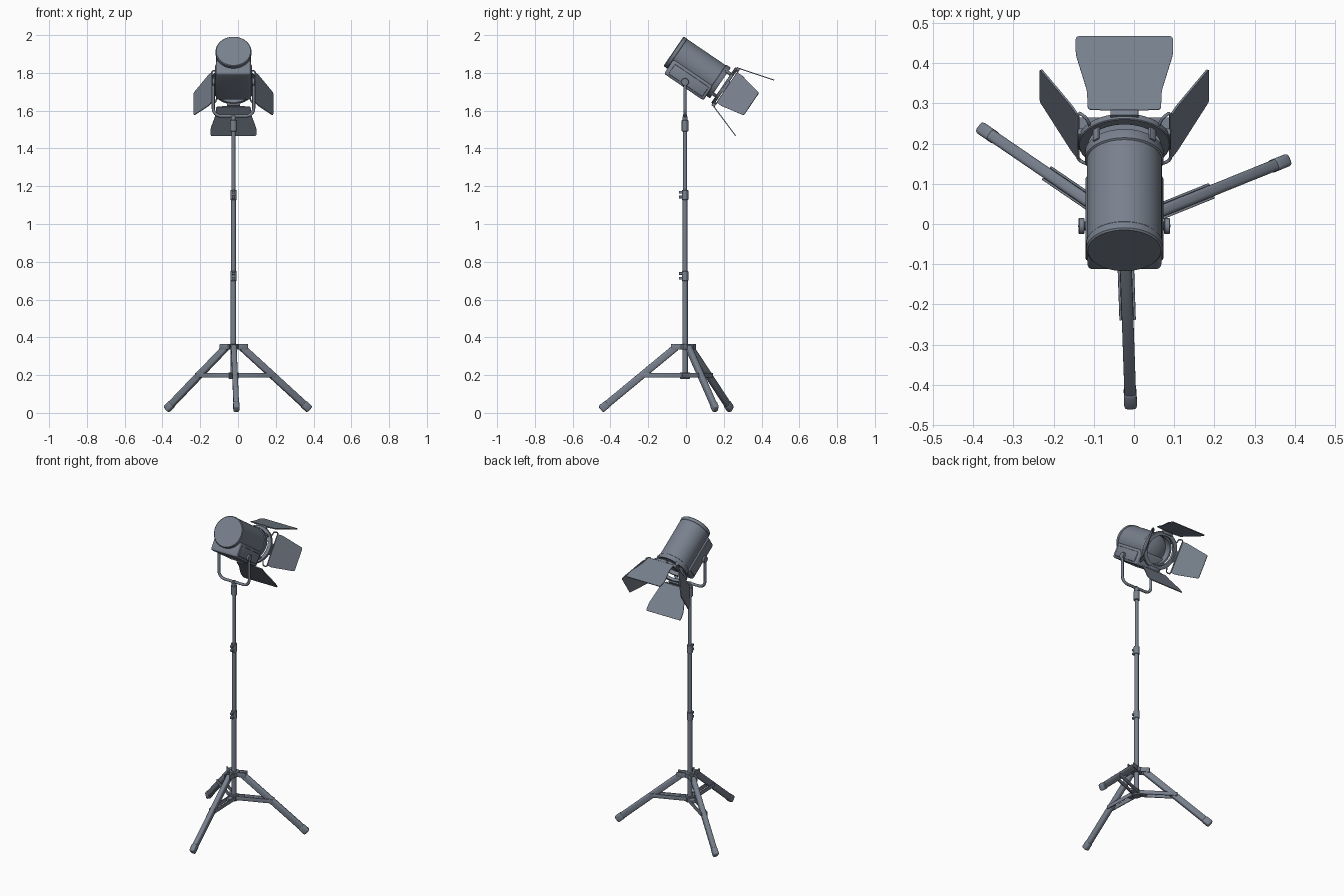
import bpy, bmesh, math
from mathutils import Matrix, Vector

if "Cube" in bpy.data.objects:
    bpy.data.objects.remove(bpy.data.objects["Cube"])

mat = bpy.data.materials.new("slate grey metal")
mat.diffuse_color = (0.19, 0.22, 0.27, 1)
mat.use_nodes = True
mat.node_tree.nodes["Principled BSDF"].inputs["Base Color"].default_value = mat.diffuse_color
PX, PY = -0.024, -0.005                      # stand axis
STAND = Matrix.Translation((PX, PY, 0))
# lamp frame: x across, y along the beam, z across the barrel
LAMP = Matrix.Translation((PX, -0.066, 1.915)) @ Matrix.Rotation(math.radians(-34.2), 4, 'X')


def finish(name, bm, M, smooth=35):
    bmesh.ops.recalc_face_normals(bm, faces=bm.faces)
    me = bpy.data.meshes.new(name)
    bm.to_mesh(me)
    bm.free()
    ob = bpy.data.objects.new(name, me)
    bpy.context.collection.objects.link(ob)
    me.materials.append(mat)
    ob.matrix_world = M
    bpy.context.view_layer.objects.active = ob
    for o in bpy.context.selected_objects:
        o.select_set(False)
    ob.select_set(True)
    bpy.ops.object.shade_smooth_by_angle(angle=math.radians(smooth))
    return ob


def box(name, lo, hi, M, bevel=0.003, segs=2):
    bm = bmesh.new()
    bmesh.ops.create_cube(bm, size=1)
    for v in bm.verts:
        v.co = Vector([(lo[i] + hi[i]) / 2 + v.co[i] * (hi[i] - lo[i]) for i in range(3)])
    if bevel:
        bmesh.ops.bevel(bm, geom=bm.edges[:], offset=bevel, segments=segs, profile=0.5, affect='EDGES')
    return finish(name, bm, M)


def lathe(name, prof, M, n=32, closed=False):
    """Spin (radius, height) points round local z."""
    bm = bmesh.new()
    rings = []
    for r, h in prof:
        if r == 0:
            rings.append([bm.verts.new((0, 0, h))] * n)
        else:
            rings.append([bm.verts.new((r * math.cos(2 * math.pi * i / n), r * math.sin(2 * math.pi * i / n), h)) for i in range(n)])
    pairs = list(zip(rings, rings[1:])) + ([(rings[-1], rings[0])] if closed else [])
    for a, b in pairs:
        for i in range(n):
            j = (i + 1) % n
            vs = list(dict.fromkeys((a[i], a[j], b[j], b[i])))
            bm.faces.new(vs)
    return finish(name, bm, M)


def rod(name, r, z0, z1, M=STAND, n=20):
    e = min(0.002, r * 0.2)
    return lathe(name, [(0, z0), (r - e, z0), (r, z0 + e), (r, z1 - e), (r - e, z1), (0, z1)], M, n)


def wire(name, pts, r, M):
    cu = bpy.data.curves.new(name, 'CURVE')
    cu.dimensions = '3D'
    cu.bevel_depth, cu.bevel_resolution, cu.use_fill_caps = r, 2, True
    sp = cu.splines.new('POLY')
    sp.points.add(len(pts) - 1)
    for p, c in zip(sp.points, pts):
        p.co = (*c, 1)
    tmp = bpy.data.objects.new(name, cu)
    bpy.context.collection.objects.link(tmp)
    bpy.context.view_layer.update()
    me = bpy.data.meshes.new_from_object(tmp)
    bm = bmesh.new()
    bm.from_mesh(me)
    bpy.data.objects.remove(tmp)
    bpy.data.meshes.remove(me)
    return finish(name, bm, M, 50)


# telescopic pole and its clamps
rod("pole_lower", 0.0145, 0.18, 0.74)
rod("pole_middle", 0.0125, 0.72, 1.16)
rod("pole_upper", 0.0105, 1.14, 1.58)
for z in (0.725, 1.155):
    rod("pole_clamp", 0.017, z - 0.027, z + 0.025)
    for dz in (-0.012, 0.013):
        box("clamp_tab", (-0.009, -0.033, z + dz - 0.007), (0.009, 0, z + dz + 0.007), STAND)
rod("yoke_socket", 0.0175, 1.49, 1.55)
rod("socket_neck", 0.014, 1.54, 1.57)

# tripod hubs, legs and braces
rod("upper_hub", 0.03, 0.335, 0.365)
rod("lower_hub", 0.026, 0.18, 0.215)
for ang, rend in ((145.7, 0.43), (22, 0.435), (-88, 0.447)):
    S = STAND @ Matrix.Rotation(math.radians(ang), 4, 'Z')
    a, b = Vector((0.045, 0, 0.35)), Vector((rend, 0, 0.018))
    d = b - a
    L = S @ Matrix.Translation(a) @ Matrix.Rotation(math.atan2(-d.z, d.x), 4, 'Y')
    box("leg", (0, -0.0145, -0.019), (d.length - 0.03, 0.0145, 0.019), L, 0.009, 3)
    box("foot", (d.length - 0.05, -0.016, -0.021), (d.length, 0.016, 0.021), L, 0.009, 3)
    for s in (-1, 1):
        y0, y1 = sorted((s * 0.0145, s * 0.0205))
        box("hub_cheek", (0.01, y0, 0.335), (0.075, y1, 0.365), S, 0.002)
        box("brace_rail", (0.015, y0, 0.187), (0.235, y1, 0.212), S, 0.002)
    box("brace_web", (0.02, -0.015, 0.19), (0.06, 0.015, 0.208), S, 0.002)

# lamp barrel: closed at the back, hollow at the front
TO_Y = LAMP @ Matrix.Rotation(math.radians(-90), 4, 'X')     # local z -> beam
lathe("lamp_barrel", [(0, 0), (0.091, 0), (0.095, 0.004), (0.095, 0.022), (0.0935, 0.024), (0.0935, 0.27),
                      (0.098, 0.273), (0.098, 0.297), (0.096, 0.3), (0.086, 0.3), (0.084, 0.25), (0, 0.25)], TO_Y, 48)
lathe("lens", [(0.085, 0.255), (0.06, 0.266), (0.03, 0.273), (0, 0.275)], TO_Y, 48)

# housing under the barrel, with side covers
box("lamp_housing", (-0.092, 0.025, -0.127), (0.092, 0.277, -0.035), LAMP, 0.012, 3)
box("side_cover", (-0.097, 0.045, -0.115), (0.097, 0.262, -0.052), LAMP, 0.006, 2)

# yoke with rounded lower corners and tilt knobs
half = []
for i in range(7):
    t = math.pi / 2 * i / 6
    half.append((0.067 + 0.04 * math.cos(t), 0, 1.612 - 0.04 * math.sin(t)))
right = [(0.107, 0, 1.765)] + half
wire("yoke", right + [(-x, y, z) for x, y, z in reversed(right)], 0.0085, STAND)
for s in (-1, 1):
    K = STAND @ Matrix.Translation((s * 0.09, 0, 1.752)) @ Matrix.Rotation(s * math.pi / 2, 4, 'Y')
    rod("tilt_bolt", 0.011, 0, 0.02, K, 16)
    rod("tilt_knob", 0.02, 0.009, 0.024, K, 24)

# barn door ring
lathe("door_ring", [(0.09, 0.318), (0.112, 0.318), (0.114, 0.32), (0.114, 0.334), (0.112, 0.336), (0.09, 0.336)], TO_Y, 48, True)
for k in range(4):
    R = LAMP @ Matrix.Rotation(math.pi / 4 + k * math.pi / 2, 4, 'Y')
    box("ring_clip", (-0.01, 0.285, 0.094), (0.01, 0.336, 0.102), R, 0.002)

# four barn doors: turn about the beam, splay, outline (half width, distance)
WIDE = [(0.091, 0), (0.093, 0.05), (0.121, 0.145), (0.121, 0.192)]
SIDE = [(0.095, 0), (0.098, 0.03), (0.072, 0.182)]
for name, turn, splay, rad, outline in (("top_door", 0, 16, 0.12, WIDE), ("right_door", 90, 31, 0.115, SIDE),
                                        ("bottom_door", 180, 19, 0.123, WIDE), ("left_door", -90, 31, 0.115, SIDE)):
    R = LAMP @ Matrix.Rotation(math.radians(turn), 4, 'Y')
    D = R @ Matrix.Translation((0, 0.342, rad)) @ Matrix.Rotation(math.radians(splay), 4, 'X')
    bm = bmesh.new()
    pts = outline + [(-x, y) for x, y in reversed(outline)]
    bm.faces.new([bm.verts.new((x, y, -0.0025)) for x, y in pts])
    bmesh.ops.bevel(bm, geom=bm.verts[:], offset=0.008, segments=3, profile=0.5, affect='VERTICES')
    ext = bmesh.ops.extrude_face_region(bm, geom=bm.faces[:])
    bmesh.ops.translate(bm, vec=(0, 0, 0.005), verts=[v for v in ext['geom'] if isinstance(v, bmesh.types.BMVert)])
    finish(name, bm, D)
    # hinge wire and the bracket that joins it to the ring
    w = 0.1 if outline is SIDE else 0.06
    if outline is SIDE:
        hook = [(w - 0.03, 0.328, 0.085), (w, 0.33, 0.095), (w + 0.004, 0.336, 0.103), (w + 0.004, 0.342, rad - 0.004), (w - 0.004, 0.344, rad)]
    else:
        hook = [(w, 0.344, rad)]
    wire("hinge_wire", hook + [(-x, y, z) for x, y, z in reversed(hook)], 0.0042, R)
    box("hinge_bracket", (-0.035, 0.326, 0.1), (0.035, 0.345, rad + 0.001), R, 0.002)
